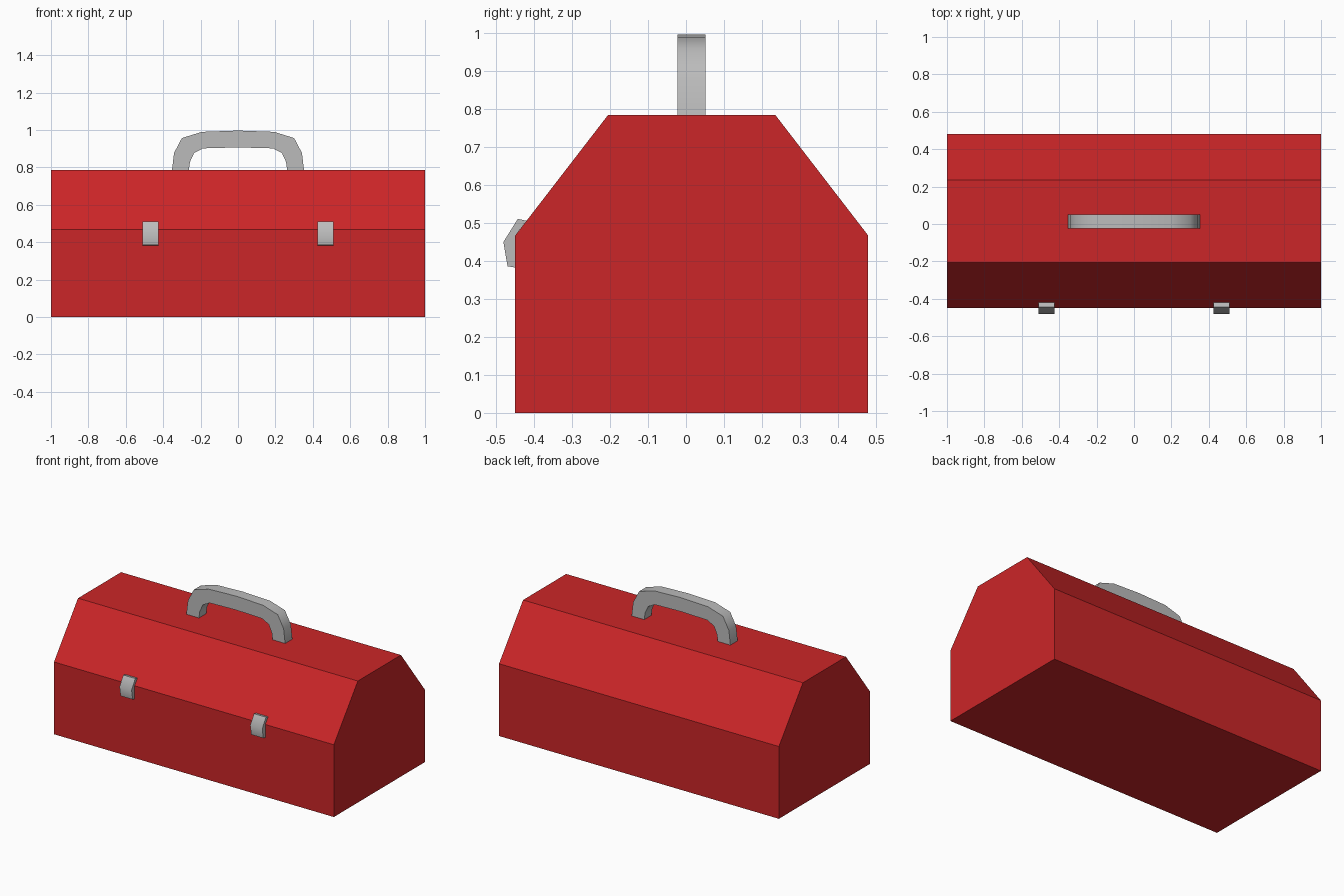
import bpy
import bmesh
import math
from mathutils import Vector

if "Cube" in bpy.data.objects:
    bpy.data.objects.remove(bpy.data.objects["Cube"])


def material(name, rgb):
    m = bpy.data.materials.new(name)
    m.diffuse_color = (*rgb, 1.0)
    m.use_nodes = True
    m.node_tree.nodes["Principled BSDF"].inputs["Base Color"].default_value = m.diffuse_color
    return m


RED = material("toolbox red", (0.60, 0.019, 0.021))
METAL = material("grey metal", (0.50, 0.50, 0.50))


def prism(name, points, offset, mat, smooth=False):
    """Closed 3D outline extruded along offset."""
    bm = bmesh.new()
    face = bm.faces.new([bm.verts.new(p) for p in points])
    result = bmesh.ops.extrude_face_region(bm, geom=[face], use_keep_orig=True)
    verts = [g for g in result["geom"] if isinstance(g, bmesh.types.BMVert)]
    bmesh.ops.translate(bm, verts=verts, vec=Vector(offset))
    bmesh.ops.recalc_face_normals(bm, faces=bm.faces)
    mesh = bpy.data.meshes.new(name)
    bm.to_mesh(mesh)
    bm.free()
    mesh.materials.append(mat)
    obj = bpy.data.objects.new(name, mesh)
    bpy.context.collection.objects.link(obj)
    if smooth:
        bpy.ops.object.select_all(action='DESELECT')
        obj.select_set(True)
        bpy.context.view_layer.objects.active = obj
        bpy.ops.object.shade_smooth_by_angle(angle=math.radians(50))
    return obj


# Box with sloped lid
body = [(-0.45, 0), (0.48, 0), (0.48, 0.467), (0.235, 0.785),
        (-0.205, 0.785), (-0.45, 0.467)]
prism("toolbox_body", [(-1, y, z) for y, z in body], (2, 0, 0), RED)

# Two front latches hugging the lid seam
latch = [(-0.45, 0.383), (-0.47, 0.386), (-0.481, 0.45), (-0.443, 0.511),
         (-0.42, 0.506), (-0.45, 0.467)]
for side, x in (("left", -0.51), ("right", 0.424)):
    prism(f"latch_{side}", [(x, y, z) for y, z in latch], (0.086, 0, 0),
          METAL, smooth=True)

# Arched carrying handle, mirrored half outlines
outer = [(-0.353, 0.785), (-0.342, 0.877), (-0.30, 0.957), (-0.193, 0.99)]
inner = [(-0.263, 0.785), (-0.257, 0.829), (-0.235, 0.877), (-0.187, 0.902)]


def arch(half, top):
    return half + [(0, top)] + [(-x, z) for x, z in reversed(half)]


outline = arch(outer, 0.997) + arch(inner, 0.907)[::-1]
prism("handle", [(x, -0.023, z) for x, z in outline], (0, 0.074, 0),
      METAL, smooth=True)
